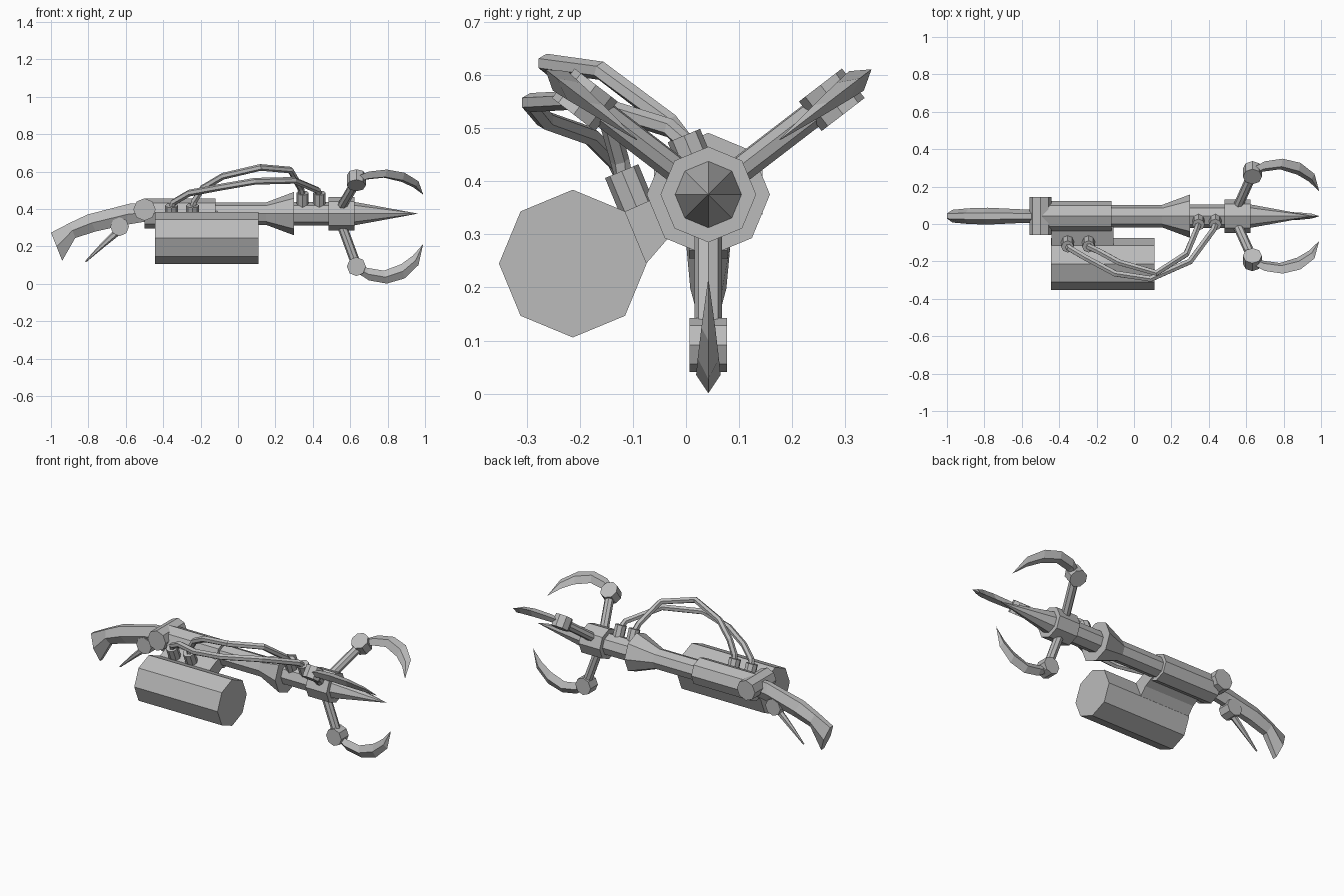
import bpy, bmesh, math
from mathutils import Vector

if "Cube" in bpy.data.objects:
    bpy.data.objects.remove(bpy.data.objects["Cube"])

CY, CZ = 0.042, 0.375          # barrel axis

grey = bpy.data.materials.new("plain_grey")
grey.diffuse_color = (0.5, 0.5, 0.5, 1)
grey.use_nodes = True
grey.node_tree.nodes["Principled BSDF"].inputs["Base Color"].default_value = grey.diffuse_color


def loft(name, rings):
    """Skin a list of equal rings and cap both ends."""
    bm = bmesh.new()
    vs = [[bm.verts.new(p) for p in r] for r in rings]
    n = len(vs[0])
    for a, b in zip(vs, vs[1:]):
        for i in range(n):
            j = (i + 1) % n
            bm.faces.new((a[i], a[j], b[j], b[i]))
    bm.faces.new(vs[0])
    bm.faces.new(vs[-1])
    bmesh.ops.remove_doubles(bm, verts=bm.verts, dist=1e-5)
    bmesh.ops.recalc_face_normals(bm, faces=bm.faces)
    me = bpy.data.meshes.new(name)
    bm.to_mesh(me)
    bm.free()
    me.materials.append(grey)
    ob = bpy.data.objects.new(name, me)
    bpy.context.collection.objects.link(ob)
    return ob


def tube(name, pts, radii, n=8):
    """Round section swept along a path; a vertex points upwards."""
    pts = [Vector(p) for p in pts]
    if not isinstance(radii, (list, tuple)):
        radii = [radii] * len(pts)
    rings = []
    for i, p in enumerate(pts):
        t = (pts[min(i + 1, len(pts) - 1)] - pts[max(i - 1, 0)]).normalized()
        up = Vector((0, 0, 1)) if abs(t.z) < 0.99 else Vector((1, 0, 0))
        a = (up - t * up.dot(t)).normalized()
        b = t.cross(a)
        rings.append([p + radii[i] * (a * math.cos(k * math.tau / n) + b * math.sin(k * math.tau / n))
                      for k in range(n)])
    return loft(name, rings)


def on_axis(name, x0, x1, r0, r1):
    tube(name, [(x0, CY, CZ), (x1, CY, CZ)], [r0, r1])


# Barrel assembly
on_axis("receiver", -0.50, -0.12, 0.08, 0.08)
on_axis("barrel", -0.14, 0.16, 0.06, 0.06)
on_axis("barrel_flare", 0.15, 0.30, 0.06, 0.116)
on_axis("front_barrel", 0.29, 0.50, 0.063, 0.063)
on_axis("collar", 0.483, 0.623, 0.09, 0.09)
on_axis("spike", 0.62, 0.96, 0.063, 0.0005)

# Stock with its pivot
tube("stock_pivot", [(-0.5, -0.06, 0.397), (-0.5, 0.144, 0.397)], 0.06)
stock = []
for xt, zt, xb, zb, w in [(-0.48, 0.43, -0.48, 0.335, 0.035),
                          (-0.58, 0.428, -0.60, 0.315, 0.036),
                          (-0.805, 0.37, -0.76, 0.28, 0.045),
                          (-0.90, 0.325, -0.87, 0.245, 0.042),
                          (-1.0, 0.273, -0.94, 0.123, 0.034)]:
    xm, zm = (xt + xb) / 2, (zt + zb) / 2
    s = 0.4 * w
    stock.append([(xt, CY - s, zt), (xt, CY + s, zt), (xm, CY + w, zm),
                  (xb, CY + s, zb), (xb, CY - s, zb), (xm, CY - w, zm)])
loft("stock", stock)

# Trigger lever under the stock
tube("lever_pivot", [(-0.633, CY - 0.036, 0.305), (-0.633, CY + 0.036, 0.305)], 0.05)
tube("lever", [(-0.62, CY, 0.30), (-0.73, CY, 0.20), (-0.815, CY, 0.118)], [0.022, 0.013, 0.004], 6)

# Tank and its mounting bracket
tube("tank", [(-0.445, -0.213, 0.245), (0.11, -0.213, 0.245)], 0.139)
section = [(-0.115, 0.343), (0.0, 0.394), (0.02, 0.32), (-0.036, 0.29), (-0.074, 0.246), (-0.14, 0.22)]
loft("tank_bracket", [[(x, y, z) for y, z in section] for x in (-0.44, -0.11)])

# Hose fittings
tilt = Vector((0, math.cos(math.radians(112.5)), math.sin(math.radians(112.5))))
for x in (-0.355, -0.243):
    top = Vector((x, -0.121, 0.419))
    tube("tank_fitting", [top - tilt * 0.08, top], 0.034)
for x in (0.345, 0.435):
    base = Vector((x, CY, CZ))
    tube("barrel_fitting", [base + tilt * 0.03, base + tilt * 0.12], 0.033)

# Hoses
tube("lower_hose", [(-0.355, -0.115, 0.40), (-0.345, -0.13, 0.435), (-0.26, -0.18, 0.485),
                    (-0.10, -0.265, 0.515), (0.09, -0.293, 0.548), (0.30, -0.20, 0.553),
                    (0.425, -0.03, 0.50), (0.435, 0.0, 0.47)], 0.018, 6)
tube("upper_hose", [(-0.243, -0.115, 0.40), (-0.235, -0.125, 0.44), (-0.19, -0.145, 0.51),
                    (-0.08, -0.205, 0.575), (0.12, -0.262, 0.622), (0.28, -0.16, 0.608),
                    (0.335, -0.03, 0.51), (0.345, 0.0, 0.47)], 0.018, 6)

# Three claws around the collar: (outer x, outer r, inner x, inner r, half width)
claw = [(0.635, 0.315, 0.65, 0.27, 0.018), (0.70, 0.357, 0.69, 0.29, 0.021),
        (0.795, 0.374, 0.78, 0.305, 0.023), (0.89, 0.347, 0.873, 0.27, 0.02),
        (0.965, 0.275, 0.935, 0.225, 0.013), (0.99, 0.163, 0.988, 0.165, 0.001)]
for side, deg, k in (("lower", -90, 1.0), ("right", 37.5, 1.035), ("left", 142.5, 1.035)):
    c, s = math.cos(math.radians(deg)), math.sin(math.radians(deg))

    def at(x, r, t=0):
        r *= k
        return (x, CY + r * c - t * s, CZ + r * s + t * c)

    tube(side + "_claw_arm", [at(0.55, 0.05), at(0.635, 0.28)], 0.026)
    tube(side + "_claw_knuckle", [at(0.633, 0.283, -0.035), at(0.633, 0.283, 0.035)], 0.051)
    loft(side + "_claw", [[at(xo, ro), at((xo + xi) / 2, (ro + ri) / 2, w),
                           at(xi, ri), at((xo + xi) / 2, (ro + ri) / 2, -w)]
                          for xo, ro, xi, ri, w in claw])
